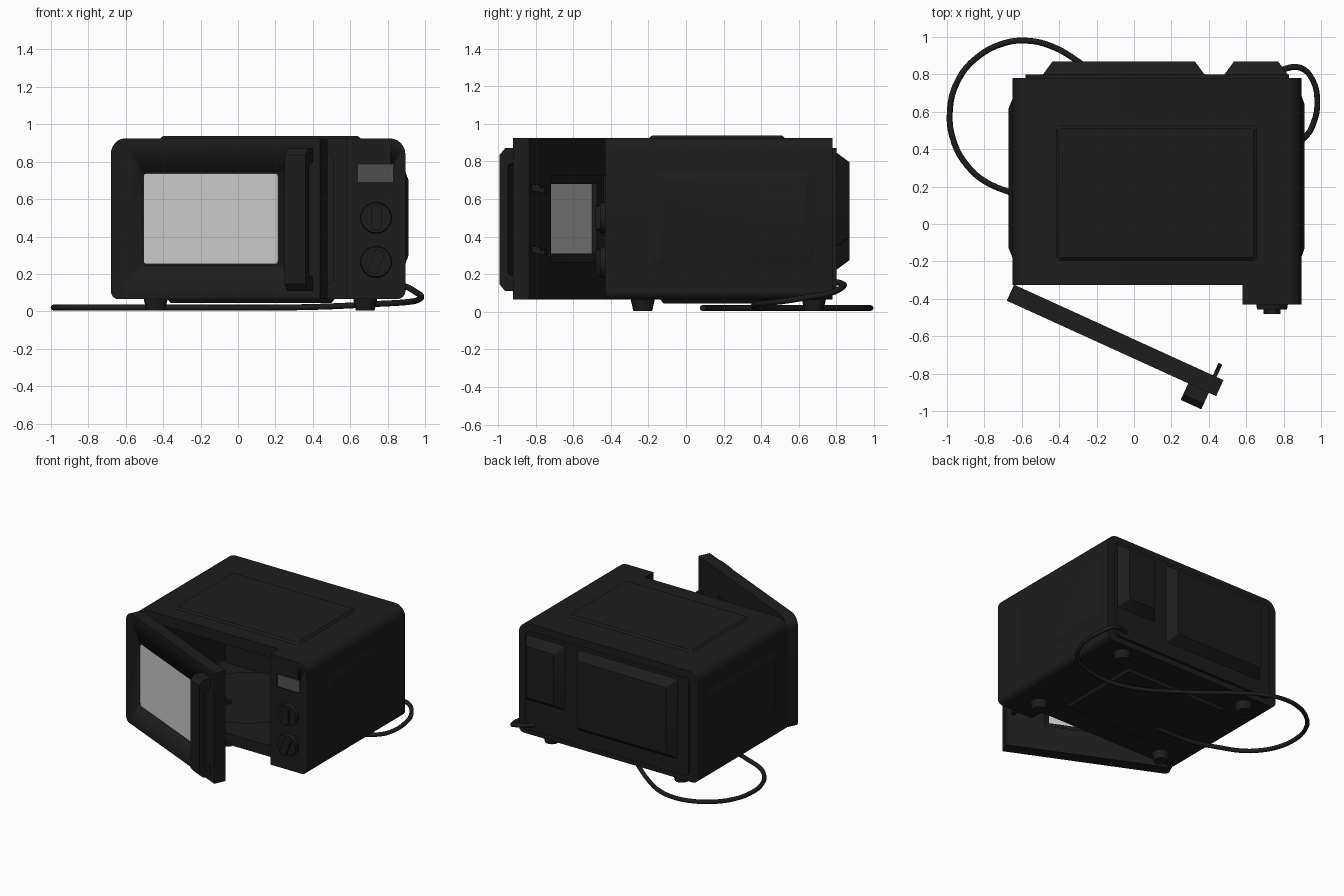
import bpy, bmesh, math
from mathutils import Matrix, Vector

if "Cube" in bpy.data.objects:
    bpy.data.objects.remove(bpy.data.objects["Cube"])


def material(name, v):
    m = bpy.data.materials.new(name)
    m.diffuse_color = (v, v, v, 1)
    m.use_nodes = True
    m.node_tree.nodes["Principled BSDF"].inputs["Base Color"].default_value = m.diffuse_color
    return m


BLACK = material("black_casing", 0.012)
DISPLAY = material("display_grey", 0.08)
GLASS = material("window_grey", 0.6)


def loft(name, loops, mat=BLACK, matrix=None):
    """Solid through matching loops of points, capped at both ends."""
    bm = bmesh.new()
    rings = [[bm.verts.new(p) for p in loop] for loop in loops]
    n = len(rings[0])
    for a, b in zip(rings, rings[1:]):
        for i in range(n):
            bm.faces.new((a[i], a[(i + 1) % n], b[(i + 1) % n], b[i]))
    bm.faces.new(rings[0][::-1])
    bm.faces.new(rings[-1])
    bmesh.ops.recalc_face_normals(bm, faces=bm.faces)
    me = bpy.data.meshes.new(name)
    bm.to_mesh(me)
    bm.free()
    ob = bpy.data.objects.new(name, me)
    bpy.context.collection.objects.link(ob)
    me.materials.append(mat)
    if matrix:
        me.transform(matrix)
    bpy.ops.object.select_all(action='DESELECT')
    bpy.context.view_layer.objects.active = ob
    ob.select_set(True)
    bpy.ops.object.shade_smooth_by_angle(angle=math.radians(30))
    return ob


def rect(a0, a1, b0, b1, radii=(0, 0, 0, 0), steps=6):
    """Rounded rectangle; radii run bottom-left, bottom-right, top-right, top-left."""
    pts = []
    corners = [(a0, b0, 1, 1), (a1, b0, -1, 1), (a1, b1, -1, -1), (a0, b1, 1, -1)]
    for k, ((a, b, sa, sb), r) in enumerate(zip(corners, radii)):
        if r == 0:
            pts.append((a, b))
            continue
        for i in range(steps + 1):
            t = math.pi + (k + i / steps) * math.pi / 2
            pts.append((a + sa * r + r * math.cos(t), b + sb * r + r * math.sin(t)))
    return pts


def place(pts, axis, d):
    """Put 2D points on the plane at distance d along an axis."""
    if axis == 'x':
        return [(d, a, b) for a, b in pts]
    if axis == 'y':
        return [(a, d, b) for a, b in pts]
    return [(a, b, d) for a, b in pts]


def prism(name, axis, pts, d0, d1, **kw):
    return loft(name, [place(pts, axis, d0), place(pts, axis, d1)], **kw)


def bump(name, axis, box, d0, d1, inset, r=0.012, **kw):
    """Raised panel with sloping edges."""
    a0, a1, b0, b1 = box
    top = rect(a0 + inset, a1 - inset, b0 + inset, b1 - inset, (r,) * 4, 3)
    return loft(name, [place(rect(*box, (r,) * 4, 3), axis, d0), place(top, axis, d1)], **kw)


def disc(name, axis, centre, r, d0, d1, n=32, r1=None, **kw):
    def ring(q):
        return [(centre[0] + q * math.cos(2 * math.pi * i / n),
                 centre[1] + q * math.sin(2 * math.pi * i / n)) for i in range(n)]
    return loft(name, [place(ring(r), axis, d0), place(ring(r1 or r), axis, d1)], **kw)


def cut(ob, cutter):
    m = ob.modifiers.new("cut", 'BOOLEAN')
    m.operation, m.object, m.solver = 'DIFFERENCE', cutter, 'EXACT'
    bpy.ops.object.select_all(action='DESELECT')
    bpy.context.view_layer.objects.active = ob
    ob.select_set(True)
    bpy.ops.object.modifier_apply(modifier=m.name)
    bpy.data.objects.remove(cutter)


# Casing with open cooking cavity
casing = prism("casing", 'y', rect(-.65, .895, .065, .925, (.045, .045, .085, .085)), -.325, .78)
cut(casing, prism("cavity_cutter", 'y', rect(-.56, .51, .15, .84, (.03,) * 4), -.4, .64))

# Pressed panels on the back, sides, top and bottom
prism("back_panel", 'y', rect(-.58, .83, .11, .87, (.03,) * 4), .77, .80)
bump("large_back_bulge", 'y', (-.49, .38, .22, .85), .795, .87, .055)
bump("small_back_bulge", 'y', (.48, .825, .34, .85), .795, .87, .055)
bump("right_side_panel", 'x', (-.19, .70, .24, .76), .89, .912, .06)
bump("left_side_panel", 'x', (-.19, .68, .24, .76), -.645, -.67, .06)
bump("top_panel", 'z', (-.42, .66, -.20, .53), .92, .938, .02)
bump("bottom_panel", 'z', (-.38, .52, -.14, .56), .07, .045, .02)

# Feet
for x in (-.44, .68):
    for y in (-.23, .68):
        disc("foot", 'z', (x, y), .065, .07, .005, 20, .05)

# Turntable and its hub
disc("turntable_hub", 'z', (-.025, .16), .07, .145, .18)
disc("turntable_plate", 'z', (-.025, .16), .36, .178, .198, 48, .43)

# Control panel, display and dials
panel = prism("control_panel", 'y', rect(.58, .895, .065, .925, (0, .045, .085, 0)), -.43, -.32)
cut(panel, prism("display_cutter", 'y', rect(.635, .835, .685, .79), -.5, -.422))
prism("display", 'y', rect(.642, .828, .691, .784), -.428, -.415, mat=DISPLAY)
for z, tilt in ((.5, 0), (.265, 20)):
    disc("dial_base", 'y', (.738, z), .086, -.42, -.458, 32, .08)
    turn = Matrix.Translation((.738, 0, z)) @ Matrix.Rotation(math.radians(tilt), 4, 'Y')
    prism("dial_grip", 'y', rect(-.028, .028, -.065, .065, (.012,) * 4, 3), -.48, -.45, matrix=turn)

# Open door: built flat with its outer face at y = 0, then swung about the hinge side
swing = Matrix.Translation((-.68, -.41, 0)) @ Matrix.Rotation(math.radians(-24.5), 4, 'Z')
door = prism("door", 'y', rect(0, 1.23, .065, .925, (.045, 0, 0, .085)), 0, .094)
cut(door, prism("outer_window_cutter", 'y', rect(.18, .985, .245, .745, (.025,) * 4), -.1, .03))
cut(door, loft("inner_window_cutter", [
    place(rect(.287, .905, .31, .68), 'y', .02),
    place(rect(.287, .905, .31, .68), 'y', .06),
    place(rect(.24, .95, .265, .725), 'y', .078),
    place(rect(.24, .95, .265, .725), 'y', .2)]))
door.data.transform(swing)
prism("door_window", 'y', rect(.187, .978, .252, .738, (.02,) * 4), .008, .032,
      mat=GLASS, matrix=swing)

# Door handle: a chamfered bridge profile
arch = [(.005, .11), (-.065, .11), (-.097, .145), (-.097, .835), (-.065, .87), (.005, .87),
        (.005, .80), (-.05, .78), (-.05, .20), (.005, .18)]
prism("door_handle", 'x', arch, 1.066, 1.187, matrix=swing)

# Latch hooks on the inner face
hook = [(.09, -.015), (.167, -.03), (.167, .005), (.145, -.005), (.135, .015), (.09, .02)]
for z in (.33, .66):
    prism("door_latch", 'x', [(a, b + z) for a, b in hook], 1.168, 1.19, matrix=swing)

# Power cord, leaving the back and looping under the body
path = [(.74, .79, .16), (.81, .83, .15), (.89, .835, .135), (.955, .77, .10), (.98, .66, .08),
        (.96, .54, .06), (.91, .46, .05), (.75, .38, .04), (.45, .38, .025), (.05, .6, .02),
        (-.3, .87, .02), (-.44, .95, .02), (-.57, .98, .02), (-.7, .965, .02), (-.84, .89, .02),
        (-.94, .77, .02), (-.985, .60, .02), (-.96, .43, .02), (-.89, .31, .02),
        (-.8, .23, .02), (-.65, .165, .02), (-.45, .10, .02), (-.15, .09, .02)]
cu = bpy.data.curves.new("power_cord", 'CURVE')
cu.dimensions = '3D'
cu.bevel_depth, cu.bevel_resolution, cu.use_fill_caps = .016, 2, True
sp = cu.splines.new('BEZIER')
sp.resolution_u = 4
sp.bezier_points.add(len(path) - 1)
for bp, p in zip(sp.bezier_points, path):
    bp.co = p
    bp.handle_left_type = bp.handle_right_type = 'AUTO'
cu.materials.append(BLACK)
cord = bpy.data.objects.new("power_cord", cu)
bpy.context.collection.objects.link(cord)
